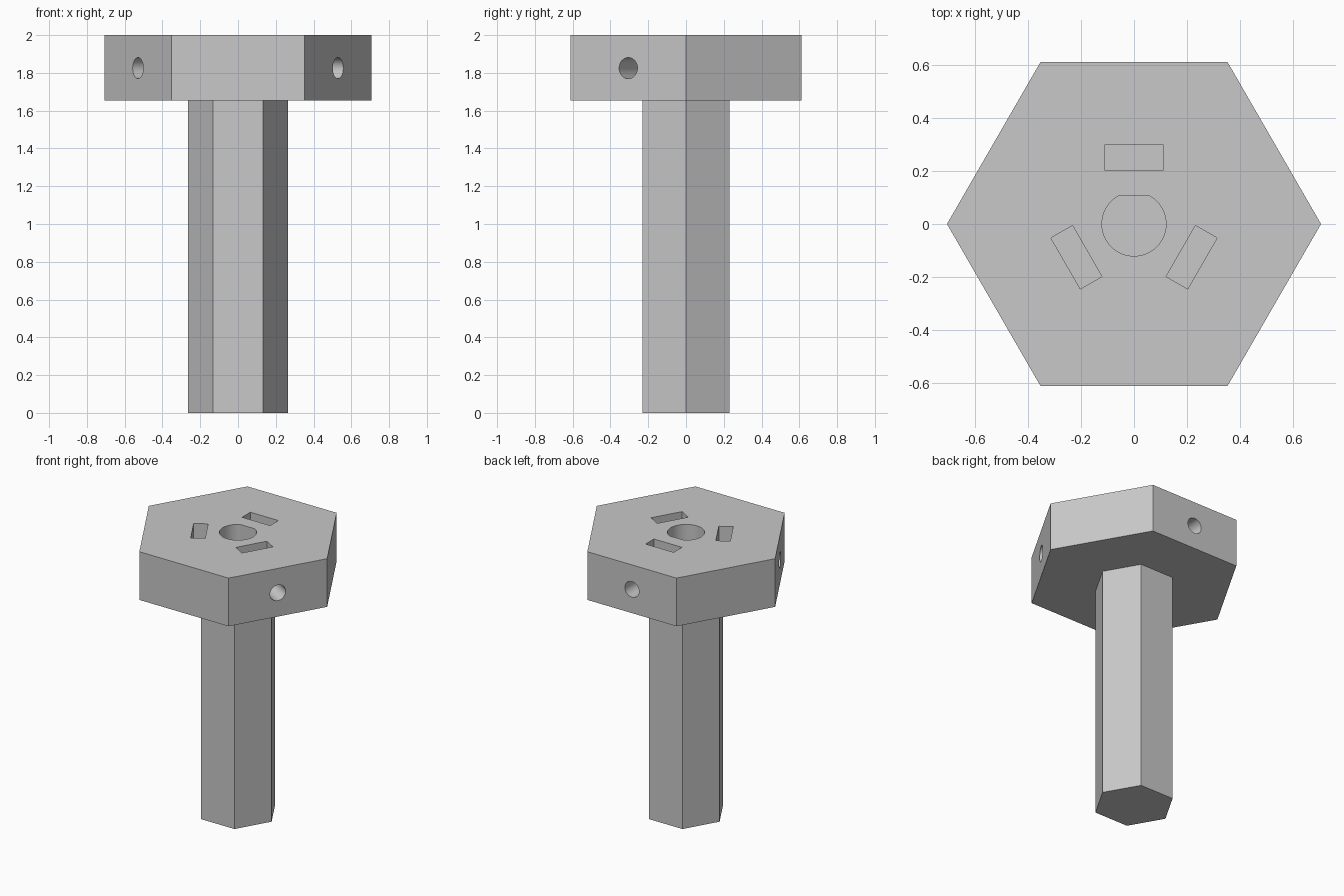
import bpy, bmesh
from math import pi, radians, cos, sin, asin
from mathutils import Matrix, Vector

TOP, HEAD_BASE = 2.0, 1.655
HEAD_R, STEM_R = 0.706, 0.266
HOLE_Z = 1.825

cube = bpy.data.objects.get("Cube")
if cube:
    bpy.data.objects.remove(cube, do_unlink=True)

grey = bpy.data.materials.new("plain grey")
grey.use_nodes = True
grey.diffuse_color = (0.58, 0.58, 0.58, 1)
grey.node_tree.nodes["Principled BSDF"].inputs["Base Color"].default_value = (0.58, 0.58, 0.58, 1)


def make_object(name, bm):
    bmesh.ops.recalc_face_normals(bm, faces=bm.faces[:])
    mesh = bpy.data.meshes.new(name)
    bm.to_mesh(mesh)
    bm.free()
    mesh.materials.append(grey)
    obj = bpy.data.objects.new(name, mesh)
    bpy.context.collection.objects.link(obj)
    return obj


def prism(name, outline, z0, z1):
    bm = bmesh.new()
    low = [bm.verts.new((x, y, z0)) for x, y in outline]
    high = [bm.verts.new((x, y, z1)) for x, y in outline]
    bm.faces.new(low[::-1])
    bm.faces.new(high)
    for i in range(len(low)):
        j = (i + 1) % len(low)
        bm.faces.new((low[i], low[j], high[j], high[i]))
    return make_object(name, bm)


def cut(target, cutter):
    cutter.hide_render = True
    mod = target.modifiers.new("cut", 'BOOLEAN')
    mod.operation = 'DIFFERENCE'
    mod.solver = 'EXACT'
    mod.object = cutter
    bpy.context.view_layer.objects.active = target
    bpy.ops.object.modifier_apply(modifier=mod.name)
    bpy.data.objects.remove(cutter, do_unlink=True)


# Hexagonal head stepping down to a hexagonal stem, as one solid
bm = bmesh.new()
rings = []
for radius, z in ((HEAD_R, TOP), (HEAD_R, HEAD_BASE), (STEM_R, HEAD_BASE), (STEM_R, 0)):
    rings.append([bm.verts.new((radius * cos(k * pi / 3), radius * sin(k * pi / 3), z))
                  for k in range(6)])
for a, b in zip(rings, rings[1:]):
    for i in range(6):
        j = (i + 1) % 6
        bm.faces.new((a[i], b[i], b[j], a[j]))
bm.faces.new(rings[0])
bm.faces.new(rings[-1][::-1])
# Merge the step under the head into flat sectors
coupler = make_object("hex_head_and_stem", bm)

# D-shaped centre bore with its flat toward the back
r, flat = 0.121, 0.106
start = pi - asin(flat / r)
sweep = pi + 2 * asin(flat / r)
steps = 48
outline = [(r * cos(start + sweep * i / steps), r * sin(start + sweep * i / steps))
           for i in range(steps + 1)]
cut(coupler, prism("bore_cutter", outline, HEAD_BASE, TOP + 0.1))

# Three nut slots from the top, each met by a screw hole from the side
for k in range(3):
    turn = Matrix.Rotation(k * 2 * pi / 3, 4, 'Z')
    corners = [turn @ Vector((x, y, 0)) for x, y in
               ((-0.111, 0.204), (0.111, 0.204), (0.111, 0.298), (-0.111, 0.298))]
    cut(coupler, prism("slot_cutter", [c.xy for c in corners], 1.71, TOP + 0.1))

    bm = bmesh.new()
    inner, outer = 0.06, 0.75
    place = (turn @ Matrix.Translation((0, (inner + outer) / 2, HOLE_Z))
             @ Matrix.Rotation(pi / 2, 4, 'X'))
    bmesh.ops.create_cone(bm, cap_ends=True, segments=32, radius1=0.056,
                          radius2=0.056, depth=outer - inner, matrix=place)
    cut(coupler, make_object("screw_hole_cutter", bm))

# Smooth round walls, keep all other edges crisp
bpy.ops.object.select_all(action='DESELECT')
coupler.select_set(True)
bpy.context.view_layer.objects.active = coupler
bpy.ops.object.shade_smooth_by_angle(angle=radians(20))
